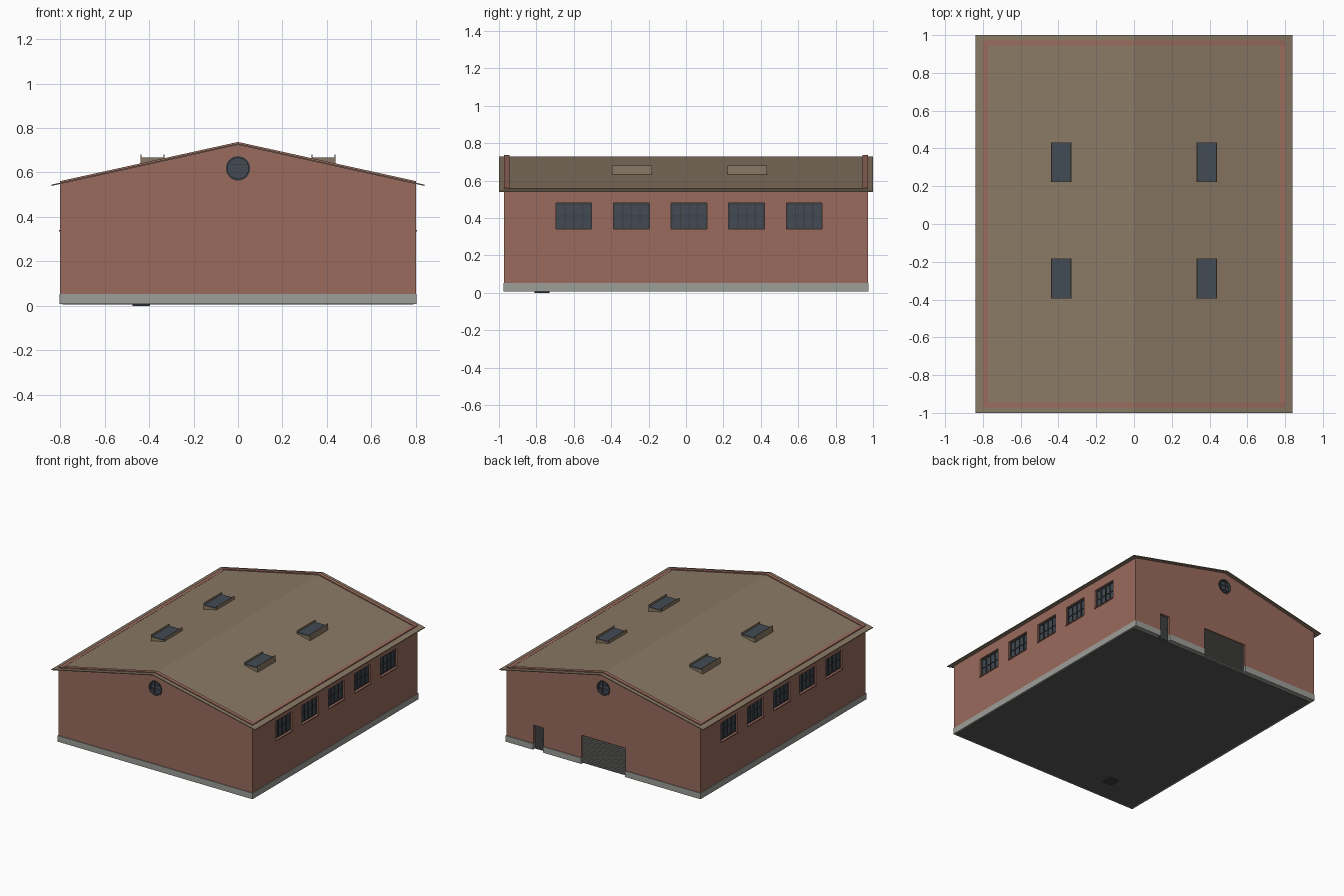
import bpy, bmesh, math
from mathutils import Matrix

if "Cube" in bpy.data.objects:
    bpy.data.objects.remove(bpy.data.objects["Cube"])

def mat(name, r, g, b):
    m = bpy.data.materials.new(name)
    m.diffuse_color = (r, g, b, 1)
    m.use_nodes = True
    m.node_tree.nodes["Principled BSDF"].inputs["Base Color"].default_value = m.diffuse_color
    return m

BRICK = mat("brick", 0.32, 0.145, 0.11)
ROOF = mat("roofing", 0.25, 0.19, 0.13)
STONE = mat("plinth_grey", 0.34, 0.34, 0.32)
GLASS = mat("glass", 0.055, 0.07, 0.09)
FRAME = mat("frame_dark", 0.045, 0.05, 0.055)
STEEL = mat("steel", 0.2, 0.2, 0.19)
FLOOR = mat("floor_dark", 0.1, 0.1, 0.1)

def finish(name, bm, m, mirror=""):
    bmesh.ops.recalc_face_normals(bm, faces=bm.faces)
    me = bpy.data.meshes.new(name)
    bm.to_mesh(me)
    bm.free()
    ob = bpy.data.objects.new(name, me)
    bpy.context.collection.objects.link(ob)
    if m:
        me.materials.append(m)
    if mirror:
        mod = ob.modifiers.new("mirror", 'MIRROR')
        mod.use_axis = ("x" in mirror, "y" in mirror, False)
        mod.use_mirror_merge = False
    return ob

def add_box(bm, x0, x1, y0, y1, z0, z1):
    M = Matrix.Translation(((x0+x1)/2, (y0+y1)/2, (z0+z1)/2)) @ Matrix.Diagonal((x1-x0, y1-y0, z1-z0, 1))
    bmesh.ops.create_cube(bm, size=1, matrix=M)

def boxes(name, items, m, mirror=""):
    bm = bmesh.new()
    for b in items:
        add_box(bm, *b)
    return finish(name, bm, m, mirror)

def prism(name, profile, y0, y1, m, mirror=""):
    bm = bmesh.new()
    f = bm.faces.new([bm.verts.new((x, y0, z)) for x, z in profile])
    ext = bmesh.ops.extrude_face_region(bm, geom=[f])["geom"]
    bmesh.ops.translate(bm, vec=(0, y1-y0, 0), verts=[v for v in ext if isinstance(v, bmesh.types.BMVert)])
    return finish(name, bm, m, mirror)

def add_disc(bm, r, y, z, depth):
    M = Matrix.Translation((0, y, z)) @ Matrix.Rotation(math.pi/2, 4, 'X')
    bmesh.ops.create_cone(bm, cap_ends=True, segments=32, radius1=r, radius2=r, depth=depth, matrix=M)

WX, WY, T = 0.80, 0.972, 0.027          # wall half sizes and thickness
WIN_Y = [0.016 + 0.308*i for i in range(-2, 3)]
HW, WZ0, WZ1 = 0.096, 0.34, 0.48        # window half width, bottom, top
GATE = (-0.18, 0.18, 0.22)              # x0, x1, top
DOOR = (0.495, 0.578, 0.19)
OZ, OR = 0.618, 0.053                   # round window height and radius

# Shell: gable walls, side walls and plinth
wall_top = [(WX, 0.561), (0, 0.737), (-WX, 0.561)]
gables = [prism(n, [(-WX, 0.05), (WX, 0.05)] + wall_top, s*WY, s*(WY-T), BRICK)
          for n, s in (("front_gable_wall", -1), ("back_gable_wall", 1))]
sides = [boxes(n, [(min(s*WX, s*(WX-T)), max(s*WX, s*(WX-T)), -WY+T, WY-T, 0.05, 0.561)], BRICK)
         for n, s in (("left_wall", -1), ("right_wall", 1))]
plinth = boxes("plinth", [(-0.804, 0.804, -0.977, 0.977, 0.008, 0.053)], STONE)

# Openings cut through the shell
bm = bmesh.new()
for y in WIN_Y:
    for s in (-1, 1):
        add_box(bm, s*0.8-0.1, s*0.8+0.1, y-HW, y+HW, WZ0, WZ1)
for x0, x1, top in (GATE, DOOR):
    add_box(bm, x0, x1, 0.94, 1.1, -0.1, top)
for s in (-1, 1):
    add_disc(bm, OR, s*WY, OZ, 0.2)
cutter = finish("openings_cutter", bm, None)
cutter.hide_render = True
for ob in gables + sides + [plinth]:
    mod = ob.modifiers.new("openings", 'BOOLEAN')
    mod.operation, mod.solver, mod.object = 'DIFFERENCE', 'EXACT', cutter
    bpy.context.view_layer.update()
    me = bpy.data.meshes.new_from_object(ob.evaluated_get(bpy.context.evaluated_depsgraph_get()))
    ob.modifiers.clear()
    ob.data = me
bpy.data.objects.remove(cutter)

# Floor slab and small hatch below it
boxes("floor_slab", [(-0.79, 0.79, -0.965, 0.94, 0.006, 0.03)], FLOOR)
boxes("floor_hatch", [(-0.475, -0.395, -0.81, -0.73, 0, 0.01)], FRAME)

# Thin pitched roof sheet, pierced by the wall tops
prism("roof", [(-0.84, 0.539), (0, 0.724), (0.84, 0.539), (0.84, 0.545), (0, 0.73), (-0.84, 0.545)],
      -1, 1, ROOF)

# Side windows: glass, frames with bars, sills
boxes("side_window_glass", [(0.776, 0.782, y-HW, y+HW, WZ0, WZ1) for y in WIN_Y], GLASS, "x")
frames, sills = [], []
for y in WIN_Y:
    for i in range(5):
        c = y - HW + 0.004 + i*(2*HW-0.008)/4
        frames.append((0.774, 0.788, c-0.003, c+0.003, WZ0, WZ1))
    for i in range(3):
        c = WZ0 + 0.004 + i*(WZ1-WZ0-0.008)/2
        frames.append((0.774, 0.787, y-HW, y+HW, c-0.003, c+0.003))
    sills.append((0.772, 0.806, y-HW, y+HW, WZ0-0.005, WZ0+0.002))
boxes("side_window_frames", frames, FRAME, "x")
boxes("side_window_sills", sills, BRICK, "x")

# Round gable windows: glass, ring, cross bars
bm = bmesh.new()
add_disc(bm, OR, 0.952, OZ, 0.006)
finish("round_window_glass", bm, GLASS, "y")
bm = bmesh.new()
N = 32
section = [(OR-0.006, 0.95), (OR+0.002, 0.95), (OR+0.002, 0.975), (OR-0.006, 0.975)]
rings = [[bm.verts.new((r*math.cos(a), y, OZ + r*math.sin(a))) for r, y in section]
         for a in (2*math.pi*i/N for i in range(N))]
for i in range(N):
    for j in range(4):
        p, q, k = rings[i], rings[(i+1) % N], (j+1) % 4
        bm.faces.new((p[j], q[j], q[k], p[k]))
finish("round_window_ring", bm, FRAME, "y")
bars = [(c-0.002, c+0.002, 0.95, 0.96, OZ-h, OZ+h) for c, h in ((-0.017, 0.048), (0.017, 0.048))]
bars += [(-h, h, 0.95, 0.959, OZ+c-0.002, OZ+c+0.002) for c, h in ((-0.017, 0.048), (0.017, 0.048))]
boxes("round_window_bars", bars, FRAME, "y")

# Roller gate made of slats, and the personnel door
n = 16
h = (GATE[2]-0.008)/n
prof = []
for i in range(n):
    z = 0.008 + i*h
    prof += [(0.955, z), (0.961, z+h*0.3), (0.961, z+h*0.8)]
prof += [(0.955, GATE[2]), (0.945, GATE[2]), (0.945, 0.008)]
bm = bmesh.new()
a = [bm.verts.new((GATE[0], y, z)) for y, z in prof]
b = [bm.verts.new((GATE[1], y, z)) for y, z in prof]
for i in range(len(prof)):
    j = (i+1) % len(prof)
    bm.faces.new((a[i], a[j], b[j], b[i]))
bm.faces.new(a)
bm.faces.new(b[::-1])
finish("roller_gate", bm, STEEL)
boxes("door", [(DOOR[0], DOOR[1], 0.945, 0.953, 0.008, DOOR[2])], FRAME)
boxes("door_handle", [(0.507, 0.513, 0.953, 0.962, 0.09, 0.105)], STEEL)

# Roof lights: kerb with raised end lips and a glass lid
kerb, lids = [], []
for y0, y1 in ((0.222, 0.432), (-0.395, -0.183)):
    kerb.append((0.332, 0.438, y0, y1, 0.625, 0.664))
    kerb += [(x, x+0.004, y0, y1, 0.625, 0.681) for x in (0.331, 0.435)]
    lids.append((0.335, 0.435, y0+0.003, y1-0.003, 0.66, 0.667))
boxes("roof_light_kerbs", kerb, ROOF, "x")
boxes("roof_light_glass", lids, GLASS, "x")
